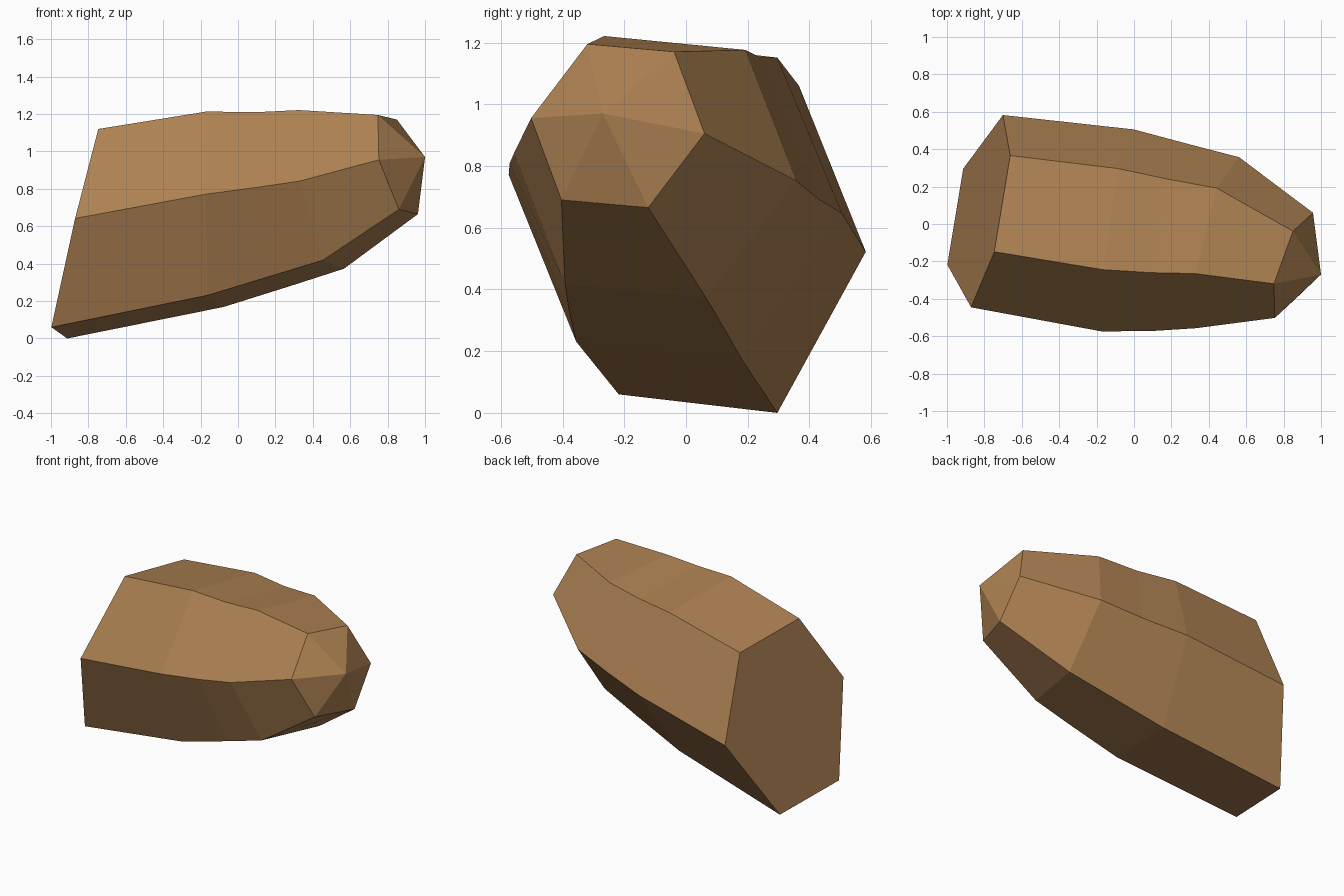
import bpy, bmesh
from mathutils import Vector as V

if "Cube" in bpy.data.objects:
    bpy.data.objects.remove(bpy.data.objects["Cube"])

# Cross-sections from the broad base to the nose: centre, two half-diagonals of a
# six-sided ring, and how far the side corners are pushed along the body
RINGS = [
    ((-.83, .074, .56), (-.168, -.292, -.50), (.085, .514, -.06), 1.1),
    ((-.122, -.03, .691), (-.04, -.326, -.46), (.085, .54, -.0625), 0.9),
    ((.185, -.07, .745), (.005, -.31, -.407), (.09, .50, -.0575), 0.3),
    ((.447, -.10, .797), (.005, -.292, -.379), (.115, .457, -.045), 0.0),
    ((.855, -.221, .93), (.005, -.1825, -.24), (.102, .281, -.025), 0.0),
]
TIP = (1.0, -.27, .97)
PUSH = V((.04, -.005, .02))

bm = bmesh.new()


def ring(centre, a, c, push):
    o, a, c, p = V(centre), V(a), V(c), PUSH * push
    return [bm.verts.new(q) for q in
            (o + a, o + a + c, o + c + p, o - a, o - a - c, o - c + p)]


# Faceted sides, flat base and fanned nose
loops = [ring(*r) for r in RINGS]
for lo, hi in zip(loops, loops[1:]):
    for i in range(6):
        j = (i + 1) % 6
        bm.faces.new((lo[i], lo[j], hi[j], hi[i]))
bm.faces.new(loops[0][::-1])
tip = bm.verts.new(TIP)
for i in range(6):
    bm.faces.new((loops[-1][i], loops[-1][(i + 1) % 6], tip))
bmesh.ops.recalc_face_normals(bm, faces=bm.faces[:])

mesh = bpy.data.meshes.new("faceted_body")
bm.to_mesh(mesh)
bm.free()

# Single brown colour
brown = bpy.data.materials.new("warm_brown")
brown.diffuse_color = (.42, .22, .085, 1)
brown.use_nodes = True
brown.node_tree.nodes["Principled BSDF"].inputs["Base Color"].default_value = brown.diffuse_color
mesh.materials.append(brown)
body = bpy.data.objects.new("faceted_body", mesh)
bpy.context.collection.objects.link(body)
